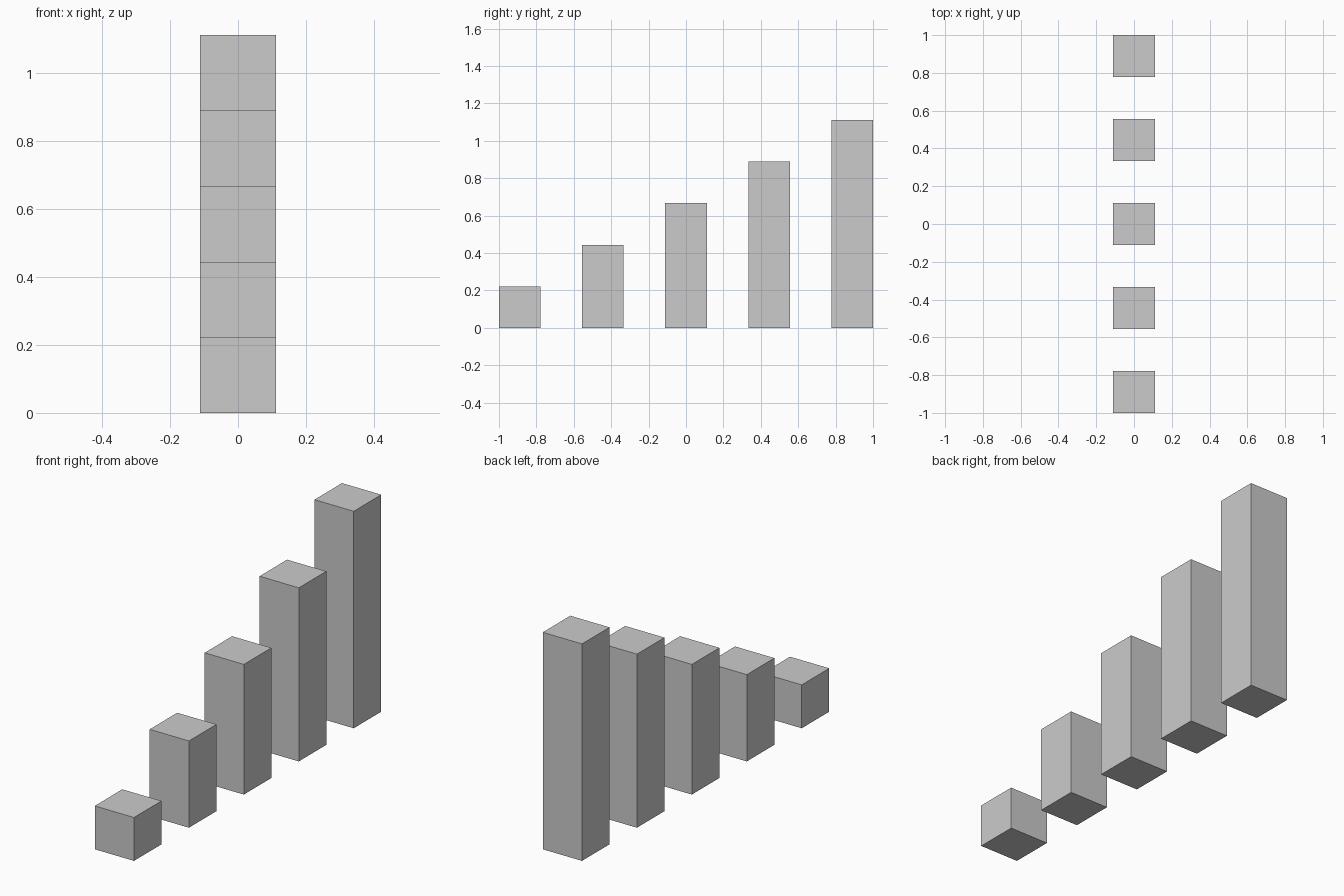
import bpy

if "Cube" in bpy.data.objects:
    bpy.data.objects.remove(bpy.data.objects["Cube"])

UNIT = 2 / 9      # square footprint and height step
COUNT = 5


def column(name, y, height):
    bpy.ops.mesh.primitive_cube_add(size=1, location=(0, y, height / 2))
    obj = bpy.context.object
    obj.name = name
    obj.scale = (UNIT, UNIT, height)
    bpy.ops.object.transform_apply(location=False, rotation=False, scale=True)
    return obj


# Row of columns rising in equal steps towards the back
for i in range(COUNT):
    column(f"column_{i + 1}", (i - (COUNT - 1) / 2) * 2 * UNIT, (i + 1) * UNIT)
